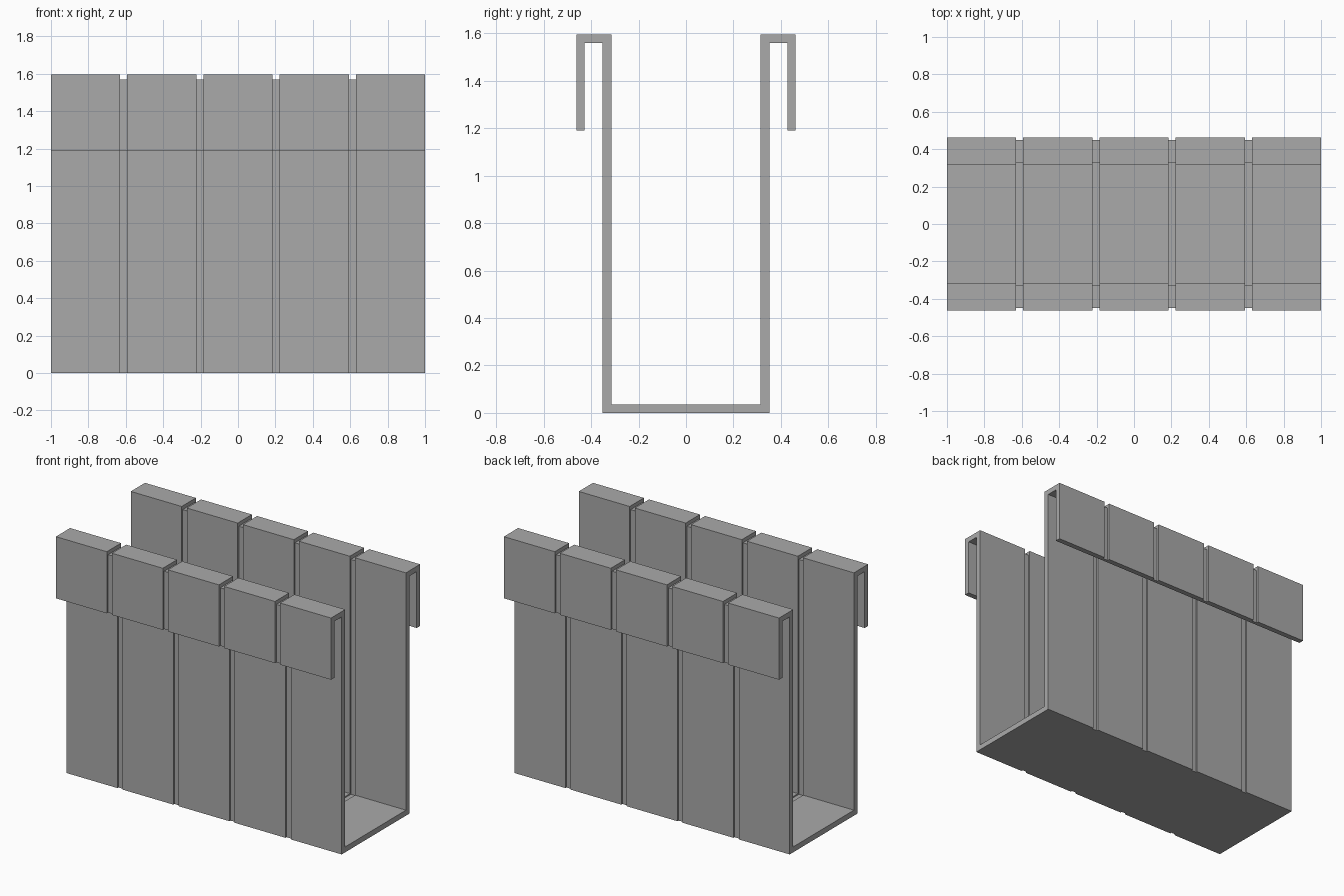
import bpy
import bmesh

cube = bpy.data.objects.get("Cube")
if cube:
    bpy.data.objects.remove(cube)

# Flat grey finish
grey = bpy.data.materials.new("grey")
grey.use_nodes = True
colour = (0.4, 0.4, 0.4, 1)
grey.diffuse_color = colour
grey.node_tree.nodes["Principled BSDF"].inputs["Base Color"].default_value = colour

PANELS, PANEL, GAP = 5, 0.37, 0.0375


def cross_section(wall_out, wall_in, lip_out, top, floor):
    """Closed U-shaped outline with a folded-over lip on each side."""
    lip_in, lip_bottom, lip_under = 0.427, 1.19, 1.56
    half = [(wall_out, 0), (wall_out, lip_under), (lip_in, lip_under),
            (lip_in, lip_bottom), (lip_out, lip_bottom), (lip_out, top),
            (wall_in, top), (wall_in, floor)]
    return half + [(-y, z) for y, z in reversed(half)]


full = cross_section(0.352, 0.315, 0.4625, 1.595, 0.036)
thin = cross_section(0.341, 0.326, 0.448, 1.57, 0.027)

# Alternate full panels and thin grooves along the length
stations = []
for i in range(PANELS):
    x = -1 + i * (PANEL + GAP)
    stations += [(x, full), (x + PANEL, full)]
    if i < PANELS - 1:
        stations += [(x + PANEL, thin), (x + PANEL + GAP, thin)]

# Loft the sections into one skin, with a cap on each end
bm = bmesh.new()
rings = [[bm.verts.new((x, y, z)) for y, z in outline] for x, outline in stations]
for a, b in zip(rings, rings[1:]):
    for j in range(len(a)):
        k = (j + 1) % len(a)
        bm.faces.new((a[j], a[k], b[k], b[j]))
bm.faces.new(rings[0])
bm.faces.new(reversed(rings[-1]))
bmesh.ops.remove_doubles(bm, verts=bm.verts[:], dist=0.0001)
bmesh.ops.recalc_face_normals(bm, faces=bm.faces[:])

mesh = bpy.data.meshes.new("hooked_channel")
bm.to_mesh(mesh)
bm.free()
mesh.materials.append(grey)
channel = bpy.data.objects.new("hooked_channel", mesh)
bpy.context.collection.objects.link(channel)
